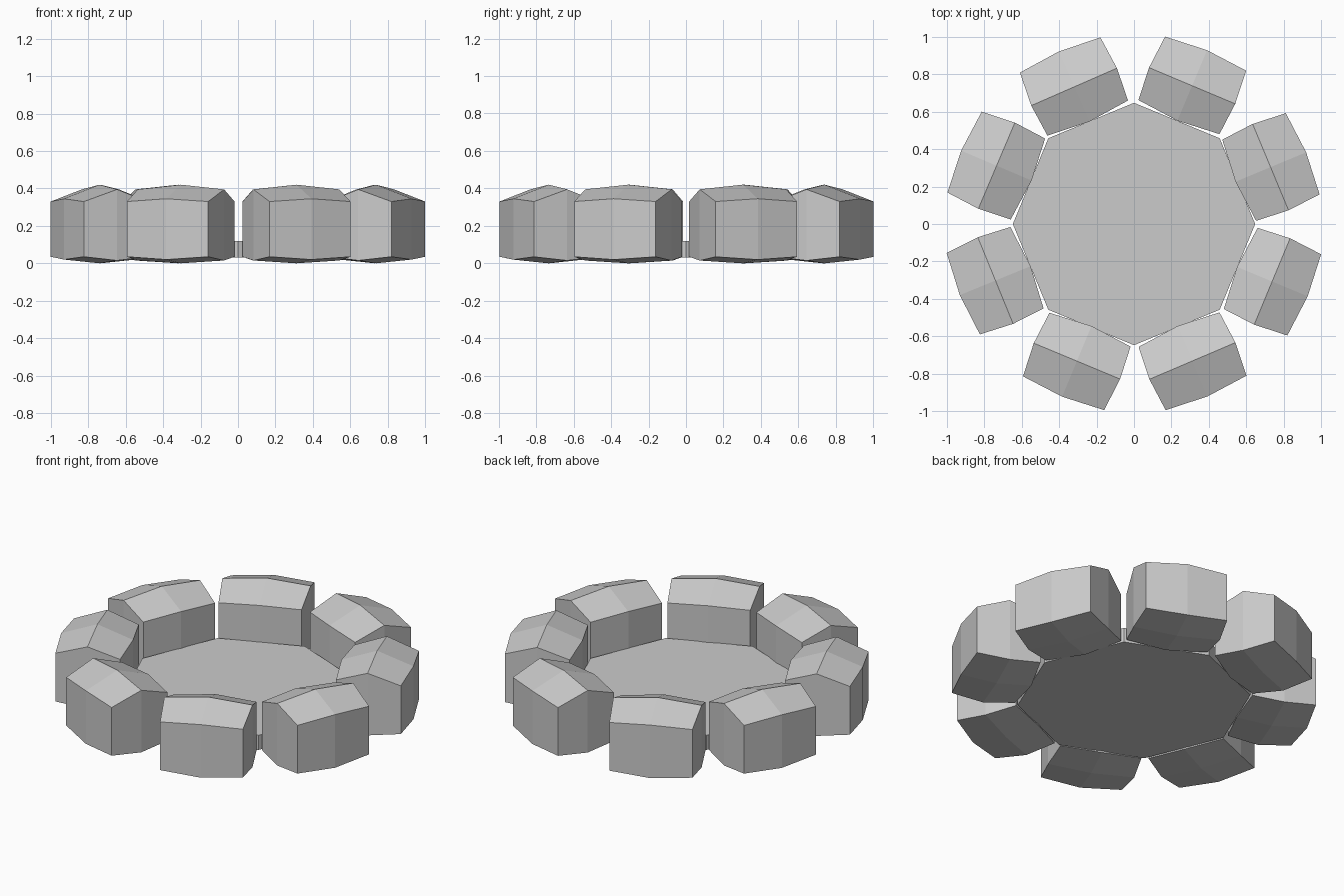
import bpy, bmesh
from math import radians, cos, sin

if "Cube" in bpy.data.objects:
    bpy.data.objects.remove(bpy.data.objects["Cube"])


def make_object(name, bm):
    bmesh.ops.recalc_face_normals(bm, faces=bm.faces)
    mesh = bpy.data.meshes.new(name)
    bm.to_mesh(mesh)
    bm.free()
    obj = bpy.data.objects.new(name, mesh)
    bpy.context.collection.objects.link(obj)
    return obj


# Hexagonal radial cross-sections of a stone: (radius, half width, z)
END = [(0.618, 0.235, 0.035), (0.618, 0.235, 0.33), (0.80, 0.25, 0.395),
       (0.986, 0.235, 0.33), (0.986, 0.235, 0.035), (0.80, 0.25, 0.015)]
MIDDLE = [(0.597, 0, 0.02), (0.597, 0, 0.345), (0.80, 0, 0.42),
          (1.006, 0, 0.345), (1.006, 0, 0.02), (0.80, 0, 0.0)]


def stone(name, angle, shift):
    a = radians(angle)
    bm = bmesh.new()
    rings = []
    for section, side in ((END, -1), (MIDDLE, 0), (END, 1)):
        ring = []
        for r, w, z in section:
            r, t = r + shift, side * w
            ring.append(bm.verts.new((r * cos(a) - t * sin(a),
                                      r * sin(a) + t * cos(a), z)))
        rings.append(ring)
    for r0, r1 in zip(rings, rings[1:]):
        for i in range(6):
            j = (i + 1) % 6
            bm.faces.new((r0[i], r0[j], r1[j], r1[i]))
    # End caps fold along the ridge line
    for ring in (rings[0], rings[-1]):
        bm.faces.new((ring[0], ring[1], ring[2], ring[5]))
        bm.faces.new((ring[5], ring[2], ring[3], ring[4]))
    return make_object(name, bm)


# Ring of eight stones, each laid very slightly unevenly: (angle, radial shift)
LAYOUT = [(22.6, -0.009), (67.2, 0.002), (113.6, 0.0), (157.0, -0.002),
          (202.2, 0.0), (247.4, -0.006), (293.1, -0.004), (337.4, 0.0)]
for n, (angle, shift) in enumerate(LAYOUT, 1):
    stone(f"ring_stone_{n}", angle, shift)

# Octagonal floor slab inside the ring
bm = bmesh.new()
lower, upper = ([bm.verts.new((0.648 * cos(radians(45 * i)), 0.648 * sin(radians(45 * i)), z))
                 for i in range(8)] for z in (0.03, 0.12))
bm.faces.new(lower)
bm.faces.new(upper)
for i in range(8):
    j = (i + 1) % 8
    bm.faces.new((lower[i], lower[j], upper[j], upper[i]))
make_object("pit_floor", bm)
